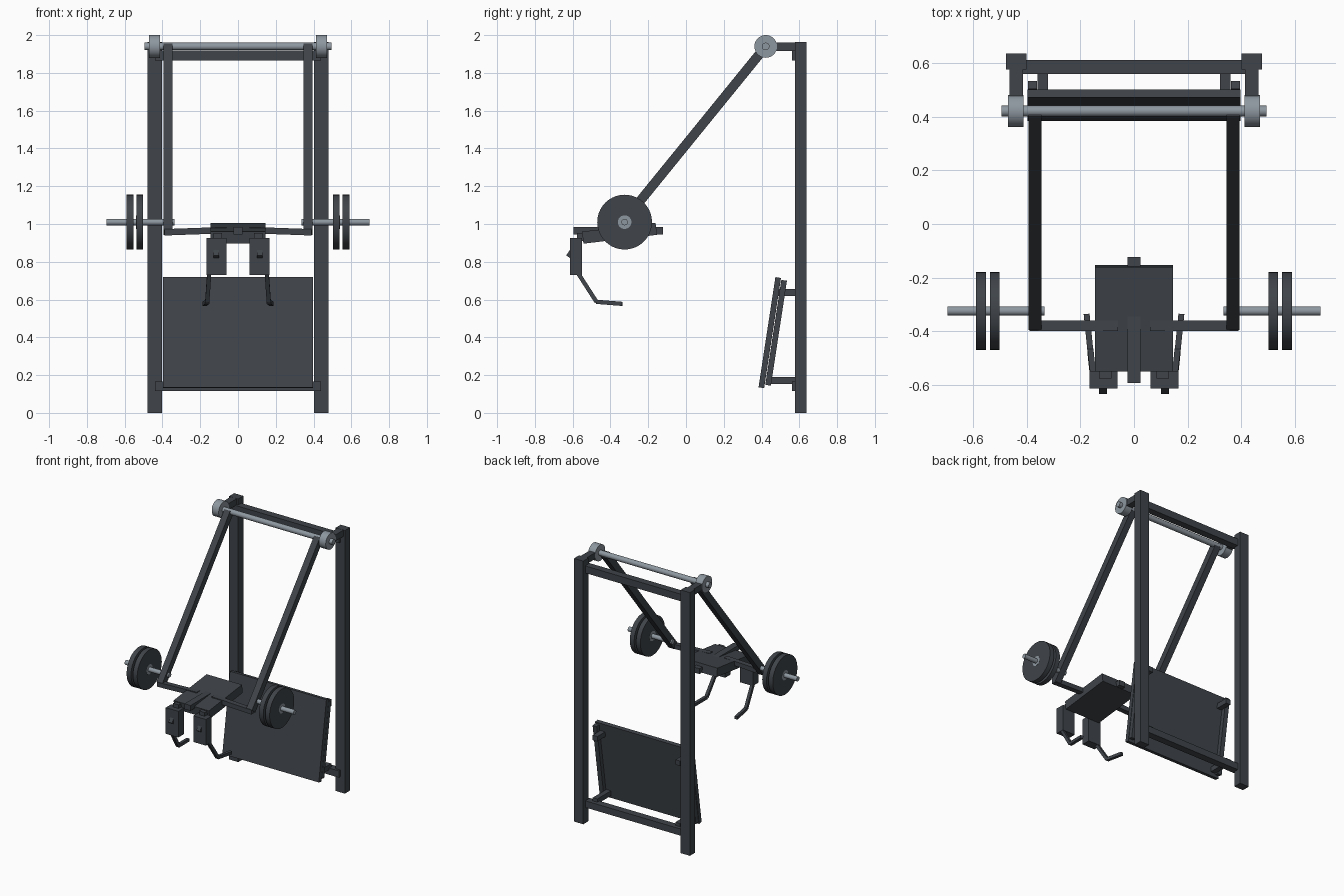
import bpy, bmesh, math
from mathutils import Matrix, Vector

cube = bpy.data.objects.get("Cube")
if cube:
    bpy.data.objects.remove(cube, do_unlink=True)


def material(name, rgb):
    m = bpy.data.materials.new(name)
    m.use_nodes = True
    m.diffuse_color = (*rgb, 1)
    m.node_tree.nodes["Principled BSDF"].inputs["Base Color"].default_value = (*rgb, 1)
    return m


DARK = material("dark_painted_steel", (0.05, 0.058, 0.068))
METAL = material("light_metal", (0.27, 0.31, 0.35))


def finish(name, bm, mat):
    me = bpy.data.meshes.new(name)
    bmesh.ops.recalc_face_normals(bm, faces=bm.faces)
    bm.to_mesh(me)
    bm.free()
    me.materials.append(mat)
    ob = bpy.data.objects.new(name, me)
    bpy.context.collection.objects.link(ob)
    return ob


def box(name, x, y, z, mat=DARK, tilt=0):
    """Box from (min, max) ranges, optionally tilted about x through its centre."""
    centre = Vector([(a + b) / 2 for a, b in (x, y, z)])
    size = [b - a for a, b in (x, y, z)]
    bm = bmesh.new()
    bmesh.ops.create_cube(bm, size=1, matrix=Matrix.Translation(centre)
                          @ Matrix.Rotation(tilt, 4, 'X') @ Matrix.Diagonal((*size, 1)))
    return finish(name, bm, mat)


def mirrored_x(s, a, b):
    return sorted((s * a, s * b))


def beam(name, p, q, width, depth):
    """Rectangular bar between two points; width lies across, depth up."""
    p, q = Vector(p), Vector(q)
    along = (q - p).normalized()
    hint = Vector((0, 1, 0)) if abs(along.x) > 0.8 else Vector((1, 0, 0))
    up = along.cross(hint).normalized()
    side = up.cross(along)
    rot = Matrix((side, up, along)).transposed().to_4x4()
    bm = bmesh.new()
    bmesh.ops.create_cube(bm, size=1, matrix=Matrix.Translation((p + q) / 2) @ rot
                          @ Matrix.Diagonal((width, depth, (q - p).length, 1)))
    return finish(name, bm, DARK)


def rod(name, x, y, z, radius, mat):
    """Round bar along x."""
    bm = bmesh.new()
    bmesh.ops.create_cone(bm, cap_ends=True, segments=40, radius1=radius, radius2=radius,
                          depth=abs(x[1] - x[0]),
                          matrix=Matrix.Translation(((x[0] + x[1]) / 2, y, z))
                          @ Matrix.Rotation(math.pi / 2, 4, 'Y'))
    ob = finish(name, bm, mat)
    for o in bpy.context.selected_objects:
        o.select_set(False)
    ob.select_set(True)
    bpy.context.view_layer.objects.active = ob
    bpy.ops.object.shade_smooth_by_angle(angle=math.radians(35))
    return ob


PIVOT_Y, PIVOT_Z = 0.422, 1.94
BAR_Y, BAR_Z = -0.325, 1.01
LEAN = -math.atan(0.153)

# Fixed frame
box("upper_crossbar", (-0.44, 0.44), (0.56, 0.613), (1.865, 1.918))
box("lower_crossbar", (-0.44, 0.44), (0.56, 0.613), (0.116, 0.166))
rod("pivot_shaft", (-0.495, 0.495), PIVOT_Y, PIVOT_Z, 0.02, METAL)

# Leaning foot board
box("foot_board", (-0.398, 0.398), (0.4285, 0.4585), (0.13, 0.72), tilt=LEAN)

# Tilted carriage plate and its centre bar
box("carriage_plate", (-0.146, 0.146), (-0.548, -0.156), (0.919, 0.983), tilt=math.atan(0.12))
box("centre_bar", (-0.025, 0.025), (-0.595, -0.123), (0.944, 0.984))

for s, side in ((-1, "right"), (1, "left")):
    # Post and pivot bearing
    box(side + "_post", mirrored_x(s, 0.402, 0.478), (0.577, 0.637), (0, 1.963))
    box(side + "_pivot_bracket", mirrored_x(s, 0.415, 0.465), (PIVOT_Y, 0.58), (1.915, 1.962))
    rod(side + "_bearing", mirrored_x(s, 0.413, 0.47), PIVOT_Y, PIVOT_Z, 0.06, METAL)

    # Board rail and standoffs
    box(side + "_board_rail", mirrored_x(s, 0.363, 0.397), (0.462, 0.492), (0.143, 0.705), tilt=LEAN)
    box(side + "_lower_standoff", mirrored_x(s, 0.322, 0.36), (0.425, 0.585), (0.153, 0.19))
    box(side + "_upper_standoff", mirrored_x(s, 0.322, 0.36), (0.49, 0.585), (0.619, 0.656))

    # Swinging arm and carriage support
    beam(side + "_swing_arm", (s * 0.37, PIVOT_Y, PIVOT_Z), (s * 0.37, -0.377, 0.957), 0.048, 0.05)
    beam(side + "_carriage_support", (s * 0.39, -0.38, 0.956), (s * 0.06, -0.38, 0.968), 0.038, 0.034)

    # Weight bar with two plates
    rod(side + "_weight_bar", mirrored_x(s, 0.335, 0.697), BAR_Y, BAR_Z, 0.017, METAL)
    for i, (a, b) in enumerate(((0.503, 0.538), (0.554, 0.59))):
        rod(f"{side}_weight_plate_{i + 1}", mirrored_x(s, a, b), BAR_Y, BAR_Z, 0.145, DARK)
        rod(f"{side}_plate_hub_{i + 1}", mirrored_x(s, a - 0.001, b + 0.001), BAR_Y, BAR_Z, 0.036, METAL)

    # Hanging grip block, its hanger and front peg
    box(side + "_grip_block", mirrored_x(s, 0.062, 0.166), (-0.615, -0.55), (0.73, 0.925))
    box(side + "_block_hanger", mirrored_x(s, 0.085, 0.13), (-0.578, -0.53), (0.91, 0.953))
    beam(side + "_peg", (s * 0.115, -0.59, 0.872), (s * 0.115, -0.622, 0.825), 0.03, 0.03)

    # Bent handle
    points = [(s * 0.152, -0.575, 0.745), (s * 0.163, -0.474, 0.588), (s * 0.177, -0.337, 0.577)]
    for i, name in enumerate(("_handle_stem", "_handle_grip")):
        beam(side + name, points[i], points[i + 1], 0.022, 0.022)
